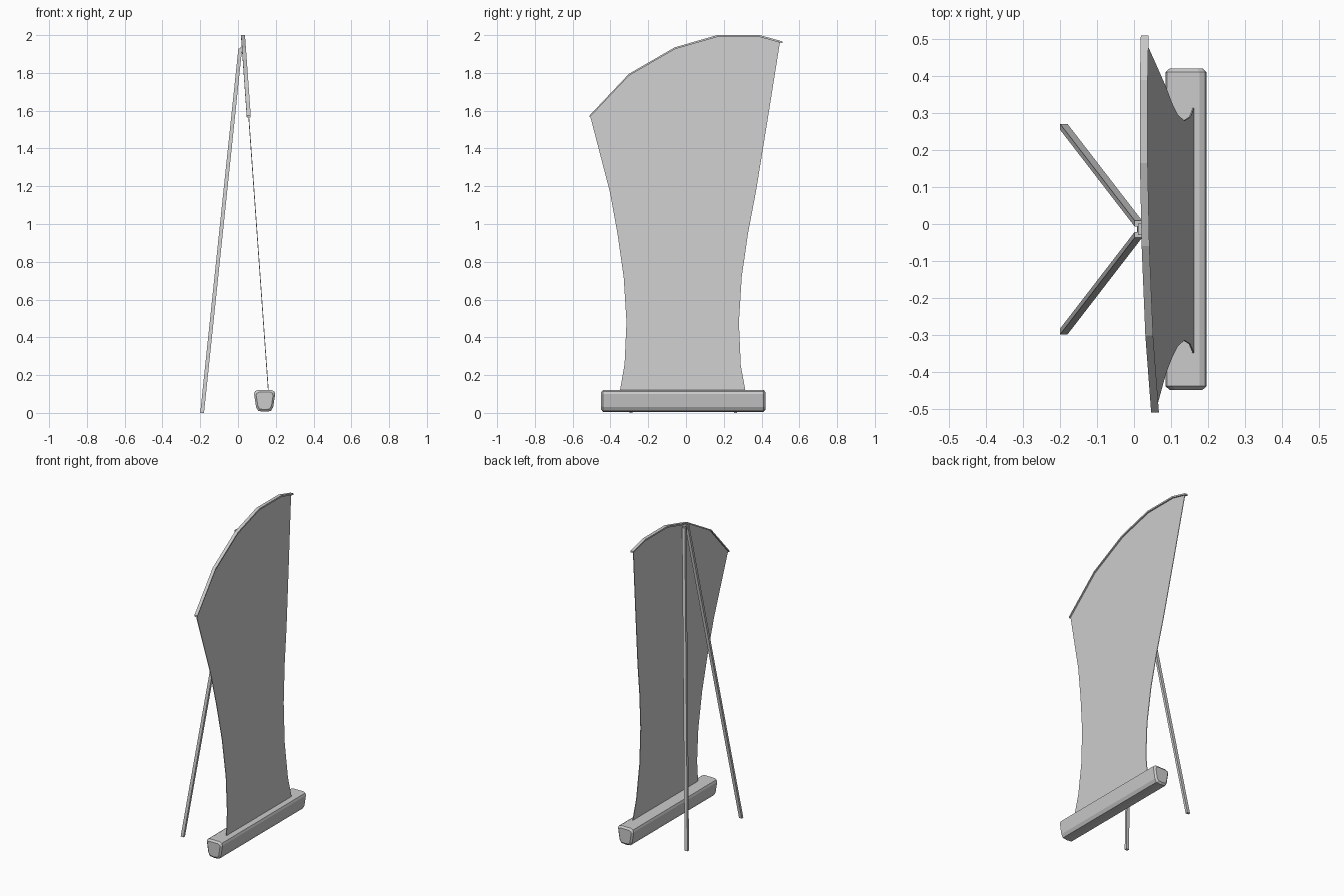
import bpy

if "Cube" in bpy.data.objects:
    bpy.data.objects.remove(bpy.data.objects["Cube"])

CY = -0.014  # y of the symmetry plane of the stand


def make(name, verts, faces):
    me = bpy.data.meshes.new(name)
    me.from_pydata(verts, [], faces)
    ob = bpy.data.objects.new(name, me)
    bpy.context.collection.objects.link(ob)
    return ob


def loft(name, rings):
    """Closed rings bridged in order, with capped ends."""
    n = len(rings[0])
    verts = [p for r in rings for p in r]
    faces = [(k * n + i, k * n + (i + 1) % n, (k + 1) * n + (i + 1) % n, (k + 1) * n + i)
             for k in range(len(rings) - 1) for i in range(n)]
    last = (len(rings) - 1) * n
    faces += [tuple(reversed(range(n))), tuple(range(last, last + n))]
    ob = make(name, verts, faces)
    # consistent outward normals
    import bmesh
    bm = bmesh.new()
    bm.from_mesh(ob.data)
    bmesh.ops.recalc_face_normals(bm, faces=bm.faces)
    bm.to_mesh(ob.data)
    bm.free()
    return ob


def lean(z):
    """x of the leaning banner plane at height z."""
    return 0.169 - 0.0715 * z


# Banner sheet: waisted sides and an arched, slanted top
left = [(-0.35, 0.115), (-0.325, 0.26), (-0.315, 0.48), (-0.33, 0.72),
        (-0.363, 0.95), (-0.403, 1.17), (-0.507, 1.57)]
top = [(-0.51, 1.575), (-0.302, 1.795), (-0.06, 1.935), (0.165, 2.0), (0.39, 2.0), (0.51, 1.967)]
right = [(0.497, 1.96), (0.43, 1.54), (0.37, 1.17), (0.328, 0.95),
         (0.295, 0.72), (0.28, 0.48), (0.29, 0.25), (0.315, 0.115)]
outline = left + [(y, z - 0.005) for y, z in top[1:-1]] + right
loft("banner_sheet", [[(lean(z) + d, y, z) for y, z in outline] for d in (-0.002, 0.002)])

# Rail along the top edge of the banner
loft("top_rail", [[(lean(z) - 0.01, y, z), (lean(z) + 0.011, y, z),
                   (lean(z) + 0.011, y, z - 0.01), (lean(z) - 0.01, y, z - 0.01)]
                  for y, z in top])

# Base bar: rounded tapered section with chamfered ends
section = [(0.104, 0.121), (0.178, 0.121), (0.192, 0.114), (0.197, 0.100), (0.186, 0.030),
           (0.174, 0.010), (0.142, 0.006), (0.108, 0.010), (0.096, 0.030), (0.085, 0.100),
           (0.090, 0.114)]
rings = []
for y, s in ((-0.449, 0.8), (-0.439, 1), (0.411, 1), (0.421, 0.8)):
    rings.append([(0.141 + (x - 0.141) * s, y, 0.064 + (z - 0.064) * s) for x, z in section])
loft("base_bar", rings)


# Two rear support legs, splayed from a shared apex
def square(x, y, z, hx, hy):
    return [(x - hx, y - hy, z), (x + hx, y - hy, z), (x + hx, y + hy, z), (x - hx, y + hy, z)]


for side, label in ((1, "left"), (-1, "right")):
    loft("rear_leg_" + label, [square(-0.19, CY + side * 0.277, 0, 0.01, 0.008),
                               square(0.012, CY + side * 0.015, 1.93, 0.01, 0.008)])

# Small bracket joining the legs to the rail
loft("leg_bracket", [square(0.015, CY, 1.905, 0.007, 0.016),
                     square(0.018, CY, 1.935, 0.007, 0.016)])
